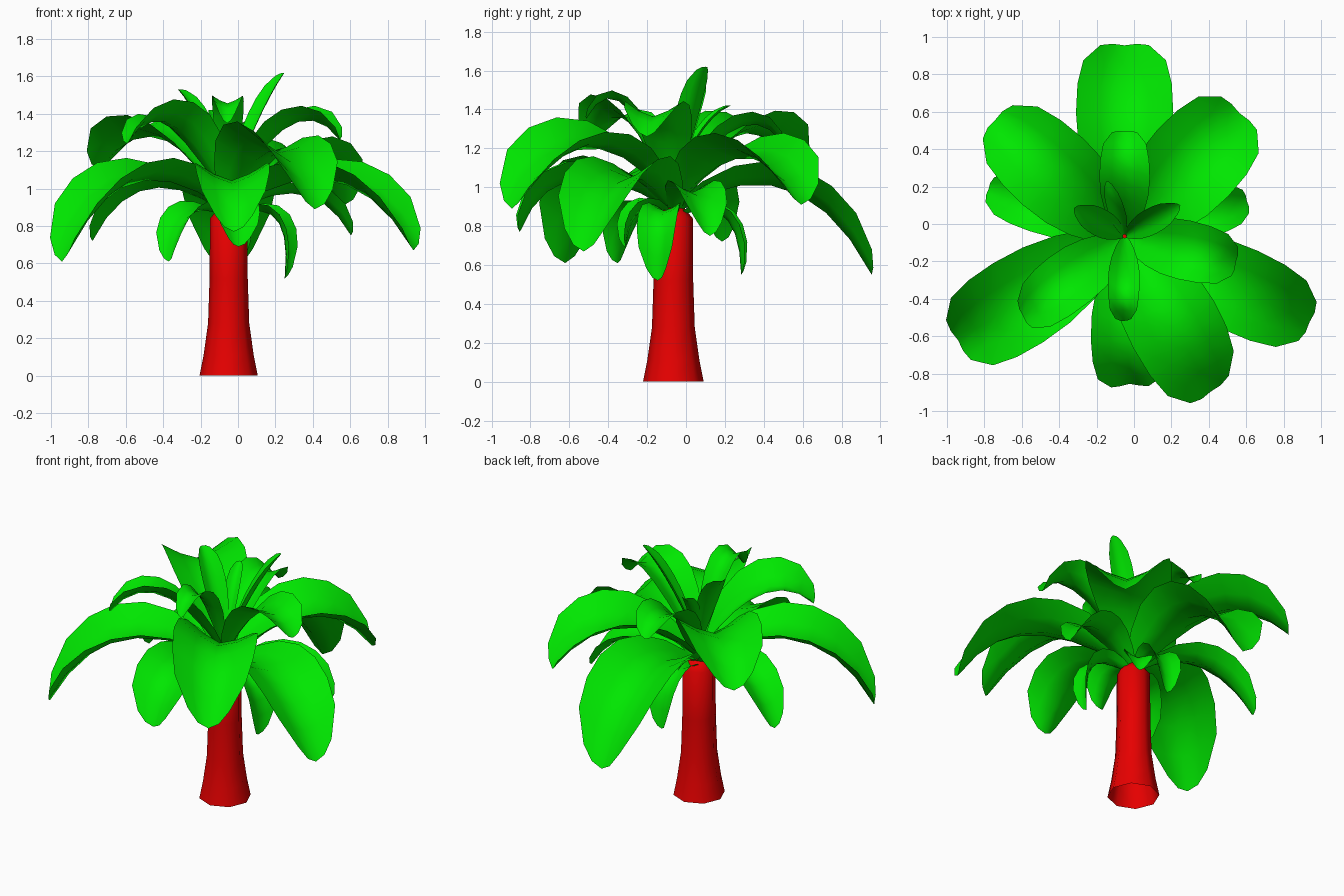
import bpy, bmesh, math
from mathutils import Vector

if "Cube" in bpy.data.objects:
    bpy.data.objects.remove(bpy.data.objects["Cube"], do_unlink=True)

CENTRE = Vector((-0.05, -0.065, 0))


def material(name, colour):
    m = bpy.data.materials.new(name)
    m.use_nodes = True
    m.diffuse_color = colour
    m.node_tree.nodes["Principled BSDF"].inputs["Base Color"].default_value = colour
    return m


GREEN = material("leaf green", (0, 0.8, 0, 1))
RED = material("trunk red", (0.8, 0, 0, 1))


def finish(bm, name, mat, angle):
    mesh = bpy.data.meshes.new(name)
    bm.to_mesh(mesh)
    bm.free()
    mesh.materials.append(mat)
    obj = bpy.data.objects.new(name, mesh)
    bpy.context.collection.objects.link(obj)
    bpy.ops.object.select_all(action="DESELECT")
    obj.select_set(True)
    bpy.context.view_layer.objects.active = obj
    bpy.ops.object.shade_smooth_by_angle(angle=math.radians(angle))


def skin(bm, rows, closed=False):
    for a, b in zip(rows, rows[1:]):
        n = len(a)
        for i in range(n if closed else n - 1):
            j = (i + 1) % n
            bm.faces.new((a[i], a[j], b[j], b[i]))


# Trunk: flared eight-sided column, open below
def build_trunk():
    bm = bmesh.new()
    rows = []
    for r, z in [(0.156, 0), (0.134, 0.11), (0.11, 0.28), (0.102, 0.52), (0.1, 0.84), (0.05, 0.9)]:
        ring = [math.tau * i / 8 for i in range(8)]
        rows.append([bm.verts.new(CENTRE + Vector((r * math.cos(a), r * math.sin(a), z)))
                     for a in ring])
    skin(bm, rows, closed=True)
    bm.faces.new(rows[-1])
    finish(bm, "trunk", RED, 60)


# Leaf: arched gutter, wide beyond the middle, with a blunt rounded tip
WIDTHS = [0.2, 0.55, 0.8, 0.95, 1.0, 0.97, 0.85, 0.5]


def build_leaf(name, azimuth, width, start, mid, tip, roll=0):
    bm = bmesh.new()
    a = math.radians(azimuth)
    out = Vector((math.cos(a), math.sin(a), 0))
    side = Vector((-math.sin(a), math.cos(a), 0))
    up = Vector((0, 0, 1))
    p0, m, p2 = Vector((0.01, start)), Vector(mid), Vector(tip)
    p1 = 2 * m - (p0 + p2) / 2
    rows = []
    last = len(WIDTHS) - 1
    for k, w in enumerate(WIDTHS):
        half = width / 2 * w
        row = []
        for u in (-1, -0.5, 0, 0.5, 1):
            # the margins lag behind the midrib
            t = k / last * (1 - 0.07 * u * u)
            p = (1 - t) ** 2 * p0 + 2 * t * (1 - t) * p1 + t * t * p2
            d = ((1 - t) * (p1 - p0) + t * (p2 - p1)).normalized()
            normal = up * d.x - out * d.y
            lift = half * (0.5 * abs(u) ** 1.4 + roll * u)
            row.append(bm.verts.new(CENTRE + out * p.x + up * p.y
                                    + side * half * u + normal * lift))
        rows.append(row)
    skin(bm, rows)
    bmesh.ops.recalc_face_normals(bm, faces=bm.faces[:])
    if sum(f.normal.z for f in bm.faces) < 0:
        bmesh.ops.reverse_faces(bm, faces=bm.faces[:])
    finish(bm, name, GREEN, 60)


build_trunk()

# name, azimuth, width, start height, (radius, height) at middle and tip, roll
LEAVES = [
    # large crown
    ("large_leaf_back", 90, 0.52, 0.88, (0.58, 0.99), (1.02, 0.55)),
    ("large_leaf_back_left", 47, 0.52, 0.9, (0.5, 1.15), (0.9, 0.91)),
    ("large_leaf_back_right", 138, 0.48, 0.92, (0.5, 1.27), (0.93, 1.1)),
    ("large_leaf_right", 212, 0.5, 0.88, (0.6, 1.03), (1.05, 0.61)),
    ("large_leaf_left", -25, 0.46, 0.88, (0.62, 1.04), (1.09, 0.67)),
    ("large_leaf_front_left", -61, 0.5, 0.92, (0.5, 1.2), (0.95, 0.89), -0.15),
    ("large_leaf_front", -88, 0.4, 0.88, (0.5, 1.04), (0.79, 0.77)),
    # upper crown
    ("upper_leaf_right", 218, 0.32, 0.95, (0.38, 1.34), (0.69, 1.24), 0.25),
    ("upper_leaf_left", -13, 0.32, 0.95, (0.34, 1.34), (0.61, 1.26)),
    ("upper_leaf_back", 90, 0.27, 0.95, (0.32, 1.3), (0.56, 1.23)),
    ("upper_leaf_front", 269, 0.17, 0.95, (0.25, 1.42), (0.45, 1.35)),
    # upright shoots
    ("shoot_left", 29, 0.14, 1.0, (0.18, 1.37), (0.34, 1.62)),
    ("shoot_right", 151, 0.15, 1.0, (0.17, 1.34), (0.31, 1.53)),
    ("shoot_back", 108, 0.09, 1.0, (0.15, 1.28), (0.31, 1.42)),
    # drooping lower leaves
    ("lower_leaf_left", 16, 0.26, 0.86, (0.4, 0.97), (0.68, 0.75)),
    ("lower_leaf_right", 161, 0.28, 0.86, (0.45, 1.0), (0.77, 0.72)),
    ("lower_leaf_front_right", 222, 0.24, 0.84, (0.28, 0.86), (0.43, 0.61)),
    ("hanging_leaf_left", -15, 0.21, 0.84, (0.26, 0.84), (0.31, 0.52)),
    ("hanging_leaf_back", 85, 0.2, 0.84, (0.26, 0.85), (0.35, 0.55)),
    ("hanging_leaf_front", -78, 0.24, 0.84, (0.17, 0.88), (0.25, 0.69)),
    ("small_leaf_back_left", 62, 0.17, 0.86, (0.12, 0.89), (0.18, 0.77)),
]
for leaf in LEAVES:
    build_leaf(*leaf)
